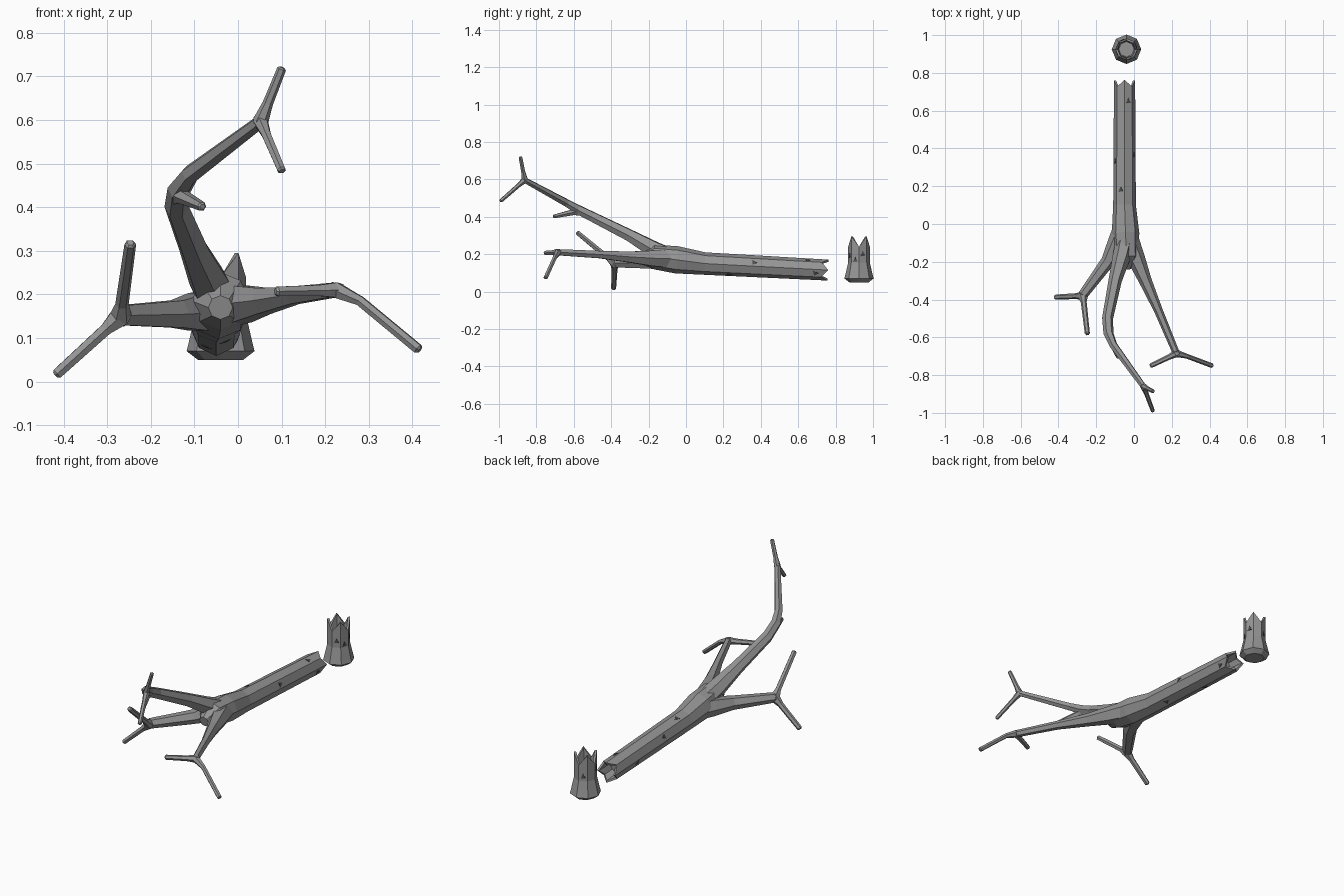
import bpy, bmesh, math
from mathutils import Vector

cube = bpy.data.objects.get("Cube")
if cube:
    bpy.data.objects.remove(cube)


def material(name, value):
    m = bpy.data.materials.new(name)
    m.use_nodes = True
    m.diffuse_color = (value, value, value, 1)
    m.node_tree.nodes["Principled BSDF"].inputs["Base Color"].default_value = (value, value, value, 1)
    return m


bark = material("grey bark", 0.3)
crack = material("dark crack", 0.07)


def finish(bm, name, mat):
    bmesh.ops.recalc_face_normals(bm, faces=bm.faces)
    me = bpy.data.meshes.new(name)
    bm.to_mesh(me)
    bm.free()
    me.materials.append(mat)
    ob = bpy.data.objects.new(name, me)
    bpy.context.collection.objects.link(ob)
    return ob


def frame(d):
    """Two axes square to a direction."""
    ref = Vector((0, 0, 1)) if abs(d.z) < 0.9 else Vector((0, 1, 0))
    u = d.cross(ref).normalized()
    return u, u.cross(d).normalized()


def bridge(bm, a, b):
    n = len(a)
    for i in range(n):
        bm.faces.new((a[i], a[(i + 1) % n], b[(i + 1) % n], b[i]))


def loft(name, stations, sides=6, splinter=None, phase=0):
    """Faceted tube through (x, y, z, radius); splinter = (spike, depth) hollows the end."""
    bm = bmesh.new()
    pts = [Vector(s[:3]) for s in stations]
    rings, u = [], None
    for k, p in enumerate(pts):
        d = (pts[min(k + 1, len(pts) - 1)] - pts[max(k - 1, 0)]).normalized()
        u = frame(d)[0] if u is None else (u - d * u.dot(d)).normalized()
        v = u.cross(d)

        def ring(r, shift=lambda i: 0):
            return [bm.verts.new(p + d * shift(i) + r * (
                u * math.cos(math.tau * i / sides + phase) +
                v * math.sin(math.tau * i / sides + phase))) for i in range(sides)]
        r = stations[k][3]
        if splinter and k == len(pts) - 1:
            spike, depth = splinter
            zigzag = lambda i: 0 if i % 2 == 0 else -spike
            rings.append(ring(r, zigzag))
            rings.append(ring(r * 0.8, zigzag))
            rings.append(ring(r * 0.7, lambda i: -depth))
        else:
            rings.append(ring(r))
    if not splinter:
        # blunt bevelled tip
        r = stations[-1][3]
        p, d = pts[-1], (pts[-1] - pts[-2]).normalized()
        rings.append([bm.verts.new(p + (w.co - p) * 0.6 + d * r * 0.4) for w in rings[-1]])
    for a, b in zip(rings, rings[1:]):
        bridge(bm, a, b)
    bm.faces.new(rings[0])
    bm.faces.new(rings[-1])
    return finish(bm, name, bark)


def fork(name, node, tips, r_node, r_tip):
    """Twigs spreading from a thick joint."""
    node = Vector(node)
    for i, path in enumerate(tips):
        first = Vector(path[0])
        d = (first - node).normalized()
        loft(f"{name}_twig_{i + 1}", [(*(node - d * 0.015), r_node * 0.75), (*node, r_node),
             (*(node + d * 0.045), r_tip * 1.15)] + [(*p, r_tip) for p in path])


# fallen trunk, swelling toward the crown
trunk = [(-.04, -.235, .17, .028), (-.04, -.17, .185, .066), (-.045, -.05, .17, .073),
         (-.05, .1, .15, .060), (-.05, .76, .115, .056)]
loft("fallen_trunk", trunk, 8, (.035, .09))

# upright stump left behind
loft("stump", [(-.04, .925, .05, .052), (-.04, .925, .07, .078), (-.04, .925, .09, .073),
               (-.04, .925, .155, .058), (-.04, .925, .295, .058)], 8, (.055, .13), math.pi / 4)

# high branch
loft("high_branch", [(-.045, -.08, .185, .05), (-.065, -.17, .225, .048), (-.10, -.3, .30, .035),
     (-.14, -.5, .40, .029), (-.135, -.58, .44, .027), (-.11, -.64, .475, .022),
     (.05, -.86, .595, .016)])
fork("high", (.052, -.862, .597), [[(.10, -.885, .717)], [(.10, -.99, .485)]], .018, .0105)
loft("high_side_twig", [(-.145, -.54, .42, .018), (-.13, -.6, .425, .018), (-.083, -.705, .402, .011)])

# left branch
loft("left_branch", [(-.03, -.08, .175, .055), (.01, -.18, .178, .048), (.06, -.3, .185, .034),
     (.13, -.46, .198, .023), (.22, -.675, .21, .019)])
fork("left", (.225, -.685, .21),
     [[(.28, -.70, .185), (.413, -.75, .075)], [(.09, -.75, .207)]], .02, .0125)

# right branch
loft("right_branch", [(-.045, .02, .165, .05), (-.09, -.1, .16, .050), (-.14, -.2, .155, .036),
     (-.27, -.375, .152, .026)])
fork("right", (-.27, -.38, .15), [[(-.415, -.387, .018)], [(-.247, -.58, .315)]], .027, .0135)


def nick(name, center, axis, out, size):
    """Thin triangular plate lying on a bark facet."""
    bm = bmesh.new()
    side = axis.cross(out).normalized()
    layers = [[bm.verts.new(center + out * h + axis * a * size + side * b * size)
               for a, b in ((-.5, -.5), (-.35, .6), (.7, 0))] for h in (-.002, .002)]
    bm.faces.new(layers[0])
    bm.faces.new(layers[1])
    bridge(bm, *layers)
    finish(bm, name, crack)


# bark nicks: (position along, facet index)
flat = math.cos(math.pi / 8)
a, b = Vector(trunk[3][:3]), Vector(trunk[4][:3])
axis = (b - a).normalized()
u, v = frame(axis)
for i, (t, facet) in enumerate([(.83, 1), (.4, 0), (.35, 3), (.12, 2), (.6, 5), (.9, 7), (.2, 6), (.7, 4)]):
    ang = math.tau * (facet + .5) / 8
    out = u * math.cos(ang) + v * math.sin(ang)
    nick(f"trunk_nick_{i + 1}", a.lerp(b, t) + out * (.06 - .004 * t) * flat, axis, out, .024)
for i, (z, facet) in enumerate([(.2, 0), (.18, 2), (.21, 4), (.19, 6), (.17, 7)]):
    ang = math.tau * (facet + .5) / 8
    out = Vector((math.cos(ang), math.sin(ang), 0))
    nick(f"stump_nick_{i + 1}", Vector((-.04, .925, z)) + out * .058 * flat, Vector((0, 0, 1)), out, .022)
